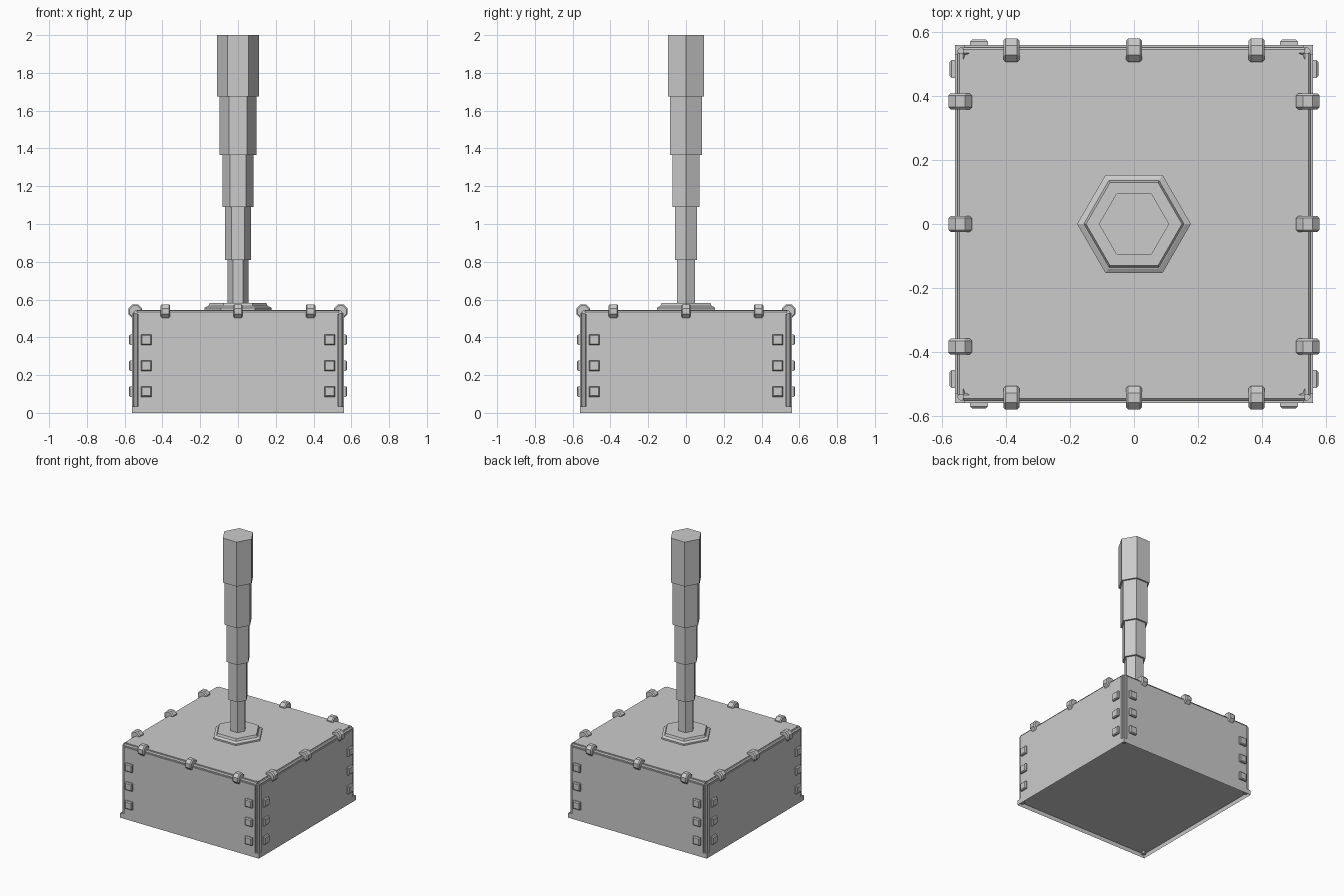
import bpy, bmesh
from math import pi, cos, sin
from mathutils import Matrix, Vector

if "Cube" in bpy.data.objects:
    bpy.data.objects.remove(bpy.data.objects["Cube"])


def finish(bm, name):
    bmesh.ops.recalc_face_normals(bm, faces=bm.faces)
    me = bpy.data.meshes.new(name)
    bm.to_mesh(me)
    bm.free()
    ob = bpy.data.objects.new(name, me)
    bpy.context.collection.objects.link(ob)
    return ob


def add_box(bm, lo, hi):
    lo, hi = Vector(lo), Vector(hi)
    m = Matrix.Translation((lo + hi) / 2) @ Matrix.Diagonal((*(hi - lo), 1))
    return bmesh.ops.create_cube(bm, size=1, matrix=m)["verts"]


def lathe(name, profile, sides=6):
    """Stack of polygon rings (radius, z), capped at both ends."""
    bm = bmesh.new()
    rings = [[bm.verts.new((r * cos(2 * pi * i / sides), r * sin(2 * pi * i / sides), z))
              for i in range(sides)] for r, z in profile]
    for a, b in zip(rings, rings[1:]):
        for i in range(sides):
            j = (i + 1) % sides
            bm.faces.new((a[i], a[j], b[j], b[i]))
    bm.faces.new(rings[0])
    bm.faces.new(rings[-1])
    return finish(bm, name)


def rod(bm, a, b, r, sides=8):
    a, b = Vector(a), Vector(b)
    d = b - a
    m = (Matrix.Translation((a + b) / 2) @ d.to_track_quat('Z', 'Y').to_matrix().to_4x4()
         @ Matrix.Rotation(pi / sides, 4, 'Z'))
    return bmesh.ops.create_cone(bm, cap_ends=True, segments=sides, radius1=r, radius2=r,
                                 depth=d.length, matrix=m)["verts"]


def four_sides(make, name):
    """Build a part for the front and repeat it on all four sides."""
    for k, side in enumerate(("front", "right", "back", "left")):
        bm = bmesh.new()
        make(bm)
        bmesh.ops.rotate(bm, verts=bm.verts, matrix=Matrix.Rotation(k * pi / 2, 3, 'Z'))
        finish(bm, f"{side}_{name}")


def edges_of(verts):
    return list({e for v in verts for e in v.link_edges})


# Base tray, recessed underneath
bm = bmesh.new()
add_box(bm, (-.56, -.56, 0), (.56, .56, .035))
bottom = [f for f in bm.faces if f.calc_center_median().z < .001]
bmesh.ops.inset_region(bm, faces=bottom, thickness=.006)
bmesh.ops.translate(bm, verts=bottom[0].verts, vec=(0, 0, .028))
finish(bm, "base_tray")

# Block core with rounded upright corners
bm = bmesh.new()
add_box(bm, (-.535, -.535, .03), (.535, .535, .545))
upright = [e for e in bm.edges if abs(e.verts[0].co.z - e.verts[1].co.z) > .1]
bmesh.ops.bevel(bm, geom=upright, offset=.02, segments=2, profile=.5, affect='EDGES')
finish(bm, "head_core")

# Side plates
four_sides(lambda bm: add_box(bm, (-.53, -.56, .035), (.53, -.53, .525)), "plate")


# Rods in the corner and top edge grooves
def rods(bm):
    rod(bm, (-.54, -.54, .03), (-.54, -.54, .53), .013)
    rod(bm, (-.535, -.541, .529), (.535, -.541, .529), .013)


four_sides(rods, "edge_rods")


# Square pegs near the upright edges
def pegs(bm):
    for x in (-.485, .485):
        for z in (.113, .25, .387):
            vs = add_box(bm, (x - .028, -.577, z - .028), (x + .028, -.55, z + .028))
            rim = [e for e in edges_of(vs) if all(v.co.y < -.57 for v in e.verts)]
            bmesh.ops.bevel(bm, geom=rim, offset=.006, segments=1, affect='EDGES')


four_sides(pegs, "pegs")


# Octagonal clips around the top edge
def clips(bm):
    for x in (-.384, 0, .384):
        vs = rod(bm, (x - .025, -.544, .538), (x + .025, -.544, .538), .04)
        caps = [e for e in edges_of(vs)
                if abs(e.verts[0].co.x - e.verts[1].co.x) < .001]
        bmesh.ops.bevel(bm, geom=caps, offset=.007, segments=1, affect='EDGES')


four_sides(clips, "clips")

# Small studs under the corners
four_sides(lambda bm: rod(bm, (-.535, -.535, .012), (-.535, -.535, .03), .015), "corner_stud")

# Stepped hexagonal collar
lathe("collar", [(.178, .54), (.178, .556), (.16, .566), (.157, .566), (.15, .582)])

# Handle widening upward in hexagonal steps
steps = [(.055, .57, .81), (.068, .81, 1.09), (.083, 1.09, 1.365),
         (.097, 1.365, 1.675), (.11, 1.675, 2.0)]
lathe("handle", [(r, z) for r, z0, z1 in steps for z in (z0, z1)])
